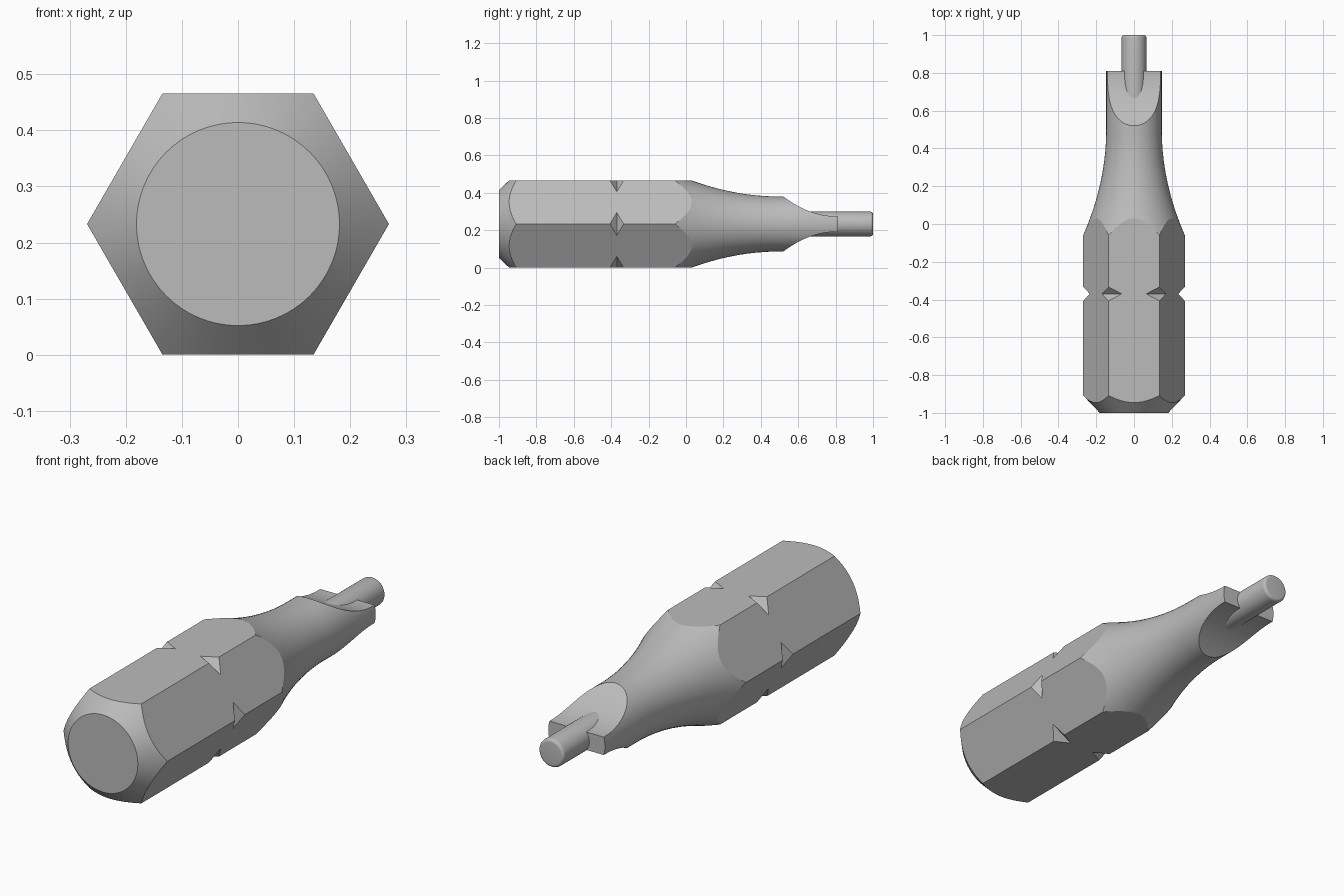
import bpy, bmesh, math
from mathutils import Matrix, Vector

cube = bpy.data.objects.get("Cube")
if cube:
    bpy.data.objects.remove(cube, do_unlink=True)

CORNER = 0.269                             # hexagon corner radius
AXIS_Z = CORNER * math.cos(math.pi / 6)    # height of the long axis
NECK = 0.147                               # neck radius
SHOULDER = 0.81                            # y where the blade ends

steel = bpy.data.materials.new("steel grey")
steel.use_nodes = True
colour = (0.5, 0.5, 0.5, 1)
steel.diffuse_color = colour
bsdf = next(n for n in steel.node_tree.nodes if n.type == 'BSDF_PRINCIPLED')
bsdf.inputs["Base Color"].default_value = colour
bsdf.inputs["Roughness"].default_value = 0.5


def finish(name, bm):
    bmesh.ops.recalc_face_normals(bm, faces=bm.faces)
    mesh = bpy.data.meshes.new(name)
    bm.to_mesh(mesh)
    bm.free()
    mesh.materials.append(steel)
    obj = bpy.data.objects.new(name, mesh)
    bpy.context.collection.objects.link(obj)
    return obj


def lathe(name, profile, segments=64):
    """Turn (y, radius) points about the long axis, with flat end caps."""
    bm = bmesh.new()
    rings = []
    for y, r in profile:
        angles = [2 * math.pi * i / segments for i in range(segments)]
        rings.append([bm.verts.new((r * math.cos(a), y, AXIS_Z + r * math.sin(a)))
                      for a in angles])
    for a, b in zip(rings, rings[1:]):
        for i in range(segments):
            j = (i + 1) % segments
            bm.faces.new((a[i], a[j], b[j], b[i]))
    bm.faces.new(rings[0])
    bm.faces.new(rings[-1])
    return finish(name, bm)


def add_prism(bm, outline, sweep):
    """Add a closed prism: outline points swept along a vector."""
    near = [bm.verts.new(p) for p in outline]
    far = [bm.verts.new(Vector(p) + Vector(sweep)) for p in outline]
    bm.faces.new(near)
    bm.faces.new(far)
    for i in range(len(near)):
        j = (i + 1) % len(near)
        bm.faces.new((near[i], near[j], far[j], far[i]))


def carve(target, cutter, operation):
    cutter.hide_render = True
    mod = target.modifiers.new("carve", 'BOOLEAN')
    mod.operation = operation
    mod.solver = 'EXACT'
    mod.object = cutter
    activate(target)
    bpy.ops.object.modifier_apply(modifier=mod.name)
    bpy.data.objects.remove(cutter, do_unlink=True)


def activate(obj):
    bpy.ops.object.select_all(action='DESELECT')
    obj.select_set(True)
    bpy.context.view_layer.objects.active = obj


def steps(start, end, count):
    return [start + (end - start) * i / count for i in range(count + 1)]


# Turned body: chamfered butt, wide shank, concave neck
profile = [(-1, 0.181), (-0.89, 0.286)]
profile += [(y, NECK + 0.39 * (0.5 - y) ** 2) for y in steps(-0.1, 0.5, 20)]
profile.append((SHOULDER, NECK))
body = lathe("bit_body", profile)

# Hexagonal shank
hexagon = bmesh.new()
add_prism(hexagon, [(CORNER * math.cos(k * math.pi / 3), -1.2,
                     AXIS_Z + CORNER * math.sin(k * math.pi / 3)) for k in range(6)],
          (0, 2.4, 0))
carve(body, finish("hexagon_cutter", hexagon), 'INTERSECT')

# V notches across the six corners
notches = bmesh.new()
for k in range(6):
    turn = Matrix.Rotation(k * math.pi / 3, 3, 'Y')
    centre = Vector((0, -0.37, AXIS_Z))
    depth, half = 0.035, 0.037
    outline = [(CORNER - depth, 0, -0.12), (CORNER + depth, -2 * half, -0.12),
               (CORNER + depth, 2 * half, -0.12)]
    add_prism(notches, [centre + turn @ Vector(p) for p in outline],
              turn @ Vector((0, 0, 0.24)))
carve(body, finish("notch_cutter", notches), 'DIFFERENCE')

# Blade hollowed from above and below
for side in (1, -1):
    curve = [(y, 0.042 + 1.34 * (0.8 - y) ** 2) for y in steps(0.4, 0.8, 20)]
    curve += [(0.9, 0.042), (0.9, 0.5), (0.4, 0.5)]
    hollow = bmesh.new()
    add_prism(hollow, [(-0.4, y, AXIS_Z + side * h) for y, h in curve], (0.8, 0, 0))
    carve(body, finish("blade_cutter", hollow), 'DIFFERENCE')

# Centre pin with a rounded rim
PIN, RIM = 0.066, 0.014
rim = [(1 - RIM + RIM * math.sin(a), PIN - RIM + RIM * math.cos(a))
       for a in steps(0, math.pi / 2, 6)]
pin = lathe("centre_pin", [(0.6, PIN)] + rim, 48)

for obj, angle in ((body, 18), (pin, 30)):
    activate(obj)
    bpy.ops.object.shade_smooth_by_angle(angle=math.radians(angle))
